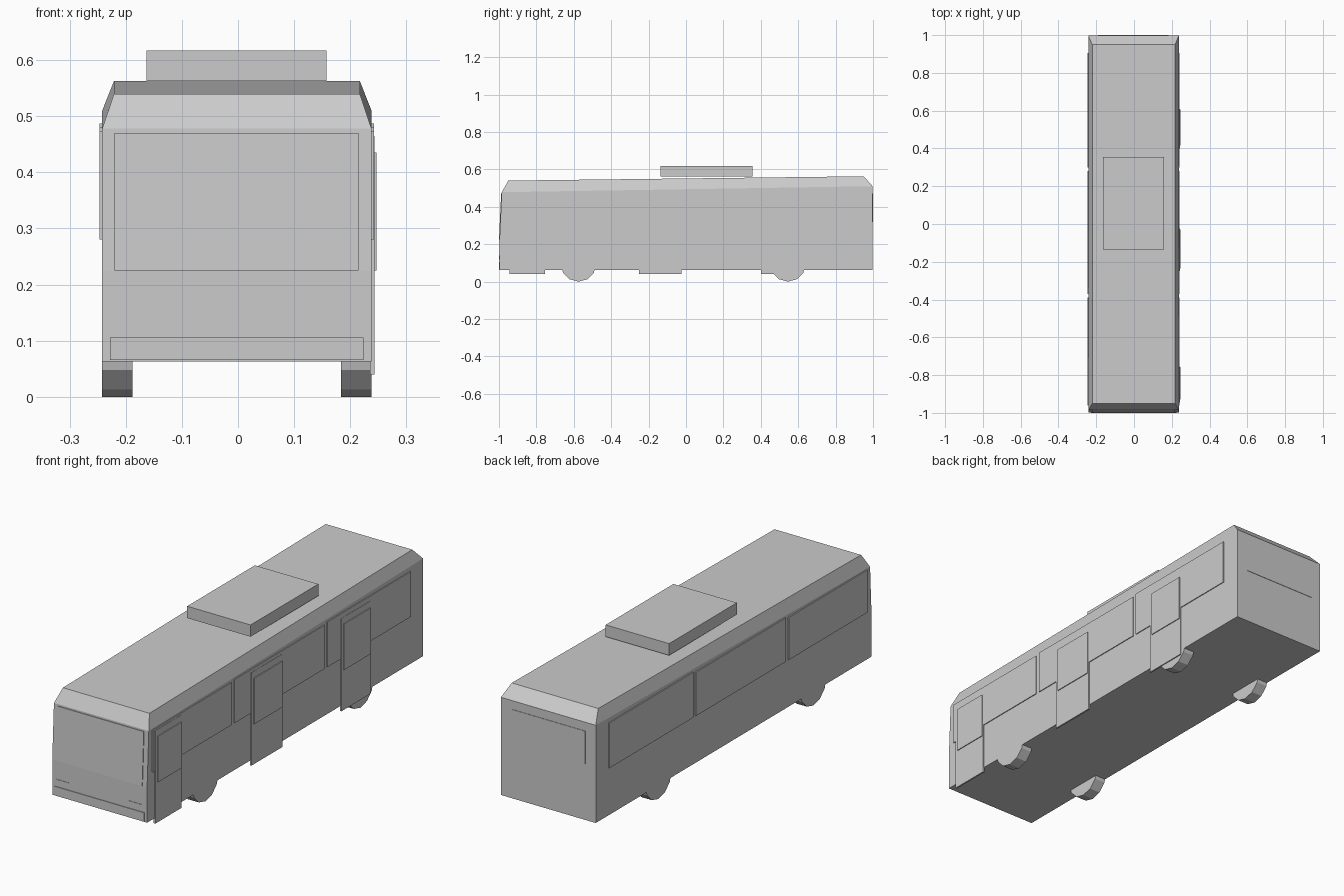
import bpy, bmesh, math
from mathutils import Matrix, Vector

old = bpy.data.objects.get("Cube")
if old:
    bpy.data.objects.remove(old, do_unlink=True)

grey = bpy.data.materials.new("plain_grey")
grey.use_nodes = True
grey.diffuse_color = (0.6, 0.6, 0.6, 1)
grey.node_tree.nodes["Principled BSDF"].inputs["Base Color"].default_value = (0.6, 0.6, 0.6, 1)

MID = -0.002      # body centre line
HALF = 0.24       # body half width
FLOOR = 0.063


def finish(name, bm):
    bmesh.ops.recalc_face_normals(bm, faces=bm.faces)
    mesh = bpy.data.meshes.new(name)
    bm.to_mesh(mesh)
    bm.free()
    mesh.materials.append(grey)
    obj = bpy.data.objects.new(name, mesh)
    bpy.context.collection.objects.link(obj)
    return obj


def box(name, x, y, z, lean=0.0):
    """Box from ranges; lean moves the top edge along y."""
    bm = bmesh.new()
    bmesh.ops.create_cube(bm, size=1)
    for v in bm.verts:
        top = v.co.z > 0
        v.co = Vector([r[0] if c < 0 else r[1] for c, r in zip(v.co, (x, y, z))])
        if top:
            v.co.y += lean
    return finish(name, bm)


# Body: side outline joined across the width, roof corners drawn in
outline = [(-0.997, FLOOR, HALF), (-0.997, 0.225, HALF), (-0.985, 0.478, HALF),
           (-0.95, 0.54, 0.219), (0.95, 0.563, 0.219),
           (0.998, 0.51, HALF), (0.998, FLOOR, HALF)]
bm = bmesh.new()
sides = [[bm.verts.new((MID + s * w, y, z)) for y, z, w in outline] for s in (-1, 1)]
n = len(outline)
for i in range(n):
    j = (i + 1) % n
    bm.faces.new((sides[0][i], sides[0][j], sides[1][j], sides[1][i]))
for s in sides:
    bm.faces.new([s[k] for k in (0, 1, 2, 5, 6)])   # side wall
    bm.faces.new(s[2:6])                            # sloped roof edge
finish("body", bm)

# Roof unit
box("roof_unit", (-0.163, 0.158), (-0.135, 0.355), (0.563, 0.617))

# Wheels
for end, y in (("front", -0.575), ("rear", 0.545)):
    for side, x in (("right", -0.215), ("left", 0.211)):
        bm = bmesh.new()
        r = 0.095
        place = Matrix.Translation((x, y, r)) @ Matrix.Rotation(math.pi / 2, 4, 'Y')
        bmesh.ops.create_cone(bm, cap_ends=True, segments=12, radius1=r, radius2=r,
                              depth=0.054, matrix=place)
        finish(f"{end}_{side}_wheel", bm)

# Side windows on both sides, stepping up with the roof line
wall_l, wall_r = MID + HALF, MID - HALF
for k, (a, b, top) in enumerate(((-0.96, -0.39, 0.474), (-0.37, 0.28, 0.48),
                                 (0.30, 0.905, 0.487)), 1):
    box(f"left_window_{k}", (wall_l - 0.004, wall_l + 0.004), (a, b), (0.28, top))
    box(f"right_window_{k}", (wall_r - 0.005, wall_r + 0.003), (a, b), (0.28, top))

# Doors on the left side, each with a raised glass plate
for k, (a, b) in enumerate(((-0.945, -0.755), (-0.25, -0.025), (0.40, 0.61)), 1):
    box(f"door_{k}", (wall_l - 0.003, wall_l + 0.005), (a, b), (0.04, 0.465))
    box(f"door_glass_{k}", (wall_l + 0.001, wall_l + 0.009),
        (a + 0.015, b - 0.003), (0.225, 0.435))

# Front: windscreen follows the sloped face
box("windscreen", (-0.22, 0.215), (-1.0, -0.992), (0.225, 0.47), lean=0.0116)
box("front_bumper", (-0.228, 0.224), (-1.0, -0.993), (0.066, 0.106))
for side, x in (("right", -0.22), ("left", 0.147)):
    box(f"{side}_headlight", (x, x + 0.066), (-0.999, -0.993), (0.118, 0.14))

# Rear window
box("rear_window", (-0.19, 0.182), (0.994, 1.0), (0.32, 0.47))
